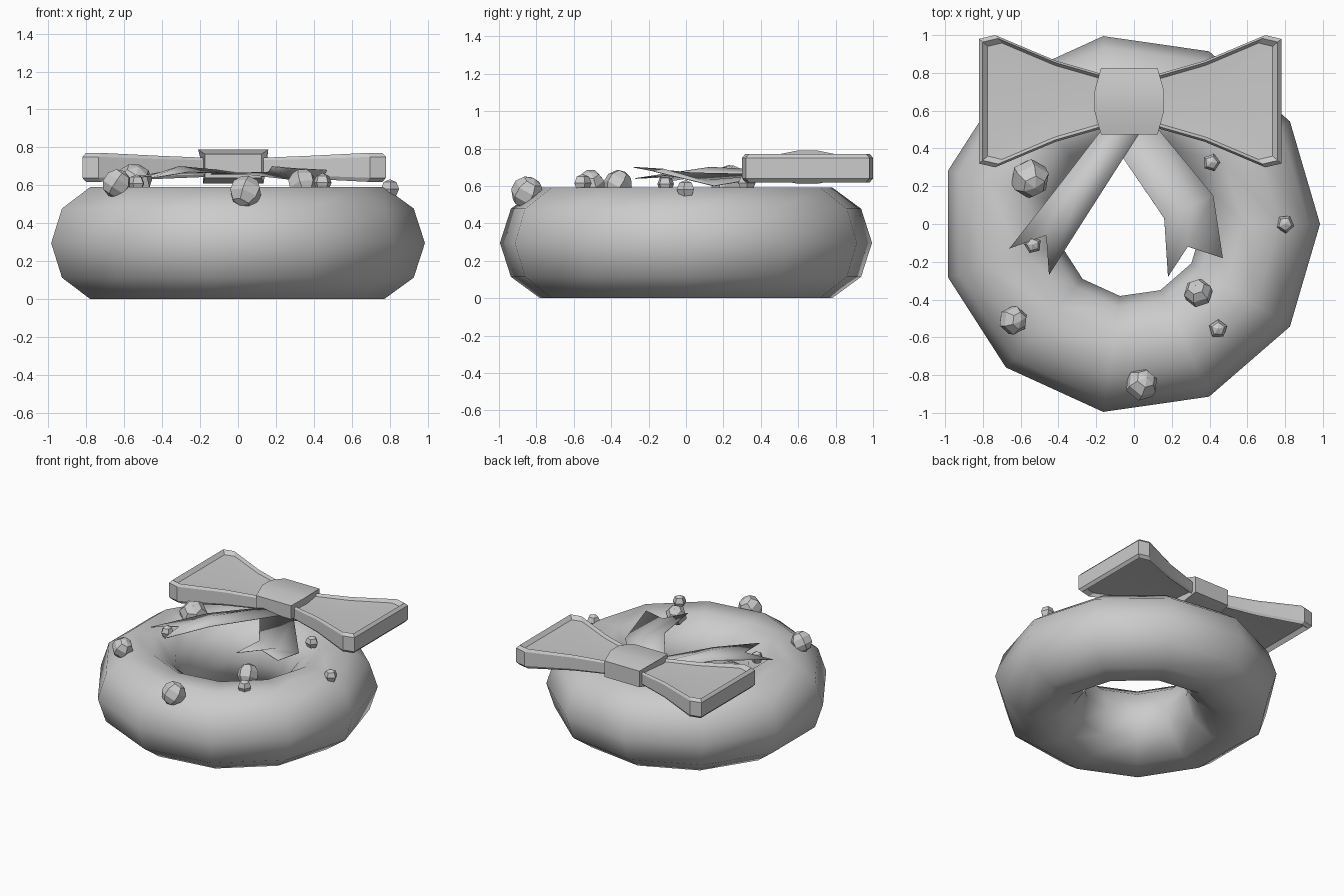
import bpy, math

if "Cube" in bpy.data.objects:
    bpy.data.objects.remove(bpy.data.objects["Cube"])

CX, BOW_Y, BOW_Z = -0.02, 0.65, 0.695


def mesh_object(name, verts, faces, angle=None):
    me = bpy.data.meshes.new(name)
    me.from_pydata(verts, [], faces)
    me.update()
    ob = bpy.data.objects.new(name, me)
    bpy.context.collection.objects.link(ob)
    bpy.ops.object.select_all(action='DESELECT')
    ob.select_set(True)
    bpy.context.view_layer.objects.active = ob
    bpy.ops.object.mode_set(mode='EDIT')
    bpy.ops.mesh.select_all(action='SELECT')
    bpy.ops.mesh.normals_make_consistent(inside=False)
    bpy.ops.object.mode_set(mode='OBJECT')
    if angle:
        bpy.ops.object.shade_smooth_by_angle(angle=math.radians(angle))
    return ob


def bridge(rings, n):
    """Quads between consecutive closed rings of n points."""
    return [(r * n + i, r * n + (i + 1) % n, (r + 1) * n + (i + 1) % n, (r + 1) * n + i)
            for r in range(rings - 1) for i in range(n)]


# Wreath ring: low-poly torus, smooth shaded
bpy.ops.mesh.primitive_torus_add(major_segments=11, minor_segments=10,
                                 major_radius=0.695, minor_radius=0.31,
                                 location=(CX, 0, 0.296))
ring = bpy.context.object
ring.name = "wreath_ring"
bpy.ops.object.shade_smooth()


# Bow loops: flared slabs with a raised rim and a dished face
def bow_loop(name, side):
    half = [(0.10, 0.13), (0.395, 0.215), (0.715, 0.35), (0.80, 0.33)]
    outline = half + [(u, -v) for u, v in reversed(half)]
    n = len(outline)
    cu = 0.42
    levels = [(0.88, -0.05), (0.95, -0.076), (1, -0.055),
              (1, 0.055), (0.95, 0.076), (0.88, 0.05)]
    verts = []
    for s, z in levels:
        for u, v in outline:
            pinch = 0.65 if u < 0.2 else (0.8 if u < 0.5 else 1)
            verts.append((CX + side * (cu + (u - cu) * s), BOW_Y + v * s, BOW_Z + z * pinch))
    faces = bridge(len(levels), n)
    # dished centre, top and bottom
    for start, z in ((0, -0.03), (5 * n, 0.03)):
        c = len(verts)
        verts.append((CX + side * 0.36, BOW_Y, BOW_Z + z))
        faces += [(start + i, start + (i + 1) % n, c) for i in range(n)]
    mesh_object(name, verts, faces, 25)


bow_loop("bow_loop_right", 1)
bow_loop("bow_loop_left", -1)

# Knot: strap wrapped around the bow, widest across its crown
sections = [(-0.175, 0.15, 0.765), (-0.05, 0.185, 0.79), (0.05, 0.185, 0.79),
            (0.175, 0.15, 0.765), (0.175, 0.15, 0.64), (0.05, 0.16, 0.61),
            (-0.05, 0.16, 0.61), (-0.175, 0.15, 0.64)]
kv = [(CX - 0.005 + s * w, BOW_Y + y, z) for s in (-1, 1) for y, w, z in sections]
mesh_object("bow_knot", kv, bridge(2, 8) + [tuple(range(8)), tuple(range(8, 16))], 15)


# Ribbon tails: thin strips with notched ends
def tail(name, outer, mid, inner):
    n = len(outer)
    verts = outer + mid + inner
    faces = [(r * n + i, r * n + i + 1, (r + 1) * n + i + 1, (r + 1) * n + i)
             for r in range(2) for i in range(n - 1)]
    ob = mesh_object(name, verts, faces, 30)
    m = ob.modifiers.new("thickness", 'SOLIDIFY')
    m.thickness = 0.004
    m.offset = 0


tail("ribbon_tail_left",
     [(-0.17, 0.5, 0.66), (-0.40, 0.20, 0.67), (-0.66, -0.13, 0.62)],
     [(-0.10, 0.5, 0.68), (-0.31, 0.13, 0.70), (-0.465, -0.06, 0.65)],
     [(0.04, 0.5, 0.66), (-0.26, 0.03, 0.67), (-0.45, -0.27, 0.64)])
tail("ribbon_tail_right",
     [(0.13, 0.5, 0.66), (0.42, 0.15, 0.60), (0.47, -0.18, 0.68)],
     [(0.03, 0.5, 0.66), (0.29, 0.09, 0.63), (0.285, -0.12, 0.69)],
     [(-0.16, 0.5, 0.66), (0.16, 0.03, 0.67), (0.18, -0.28, 0.70)])

# Berries: coarse faceted balls resting on the ring (x, y, z, radius)
berries = [(-0.55, 0.24, 0.61, 0.105), (-0.64, -0.51, 0.61, 0.078),
           (0.04, -0.85, 0.565, 0.088), (0.34, -0.365, 0.61, 0.078),
           (-0.535, -0.11, 0.61, 0.047), (0.445, -0.555, 0.615, 0.05),
           (0.41, 0.325, 0.615, 0.048), (0.80, 0.0, 0.582, 0.05)]
for i, (x, y, z, r) in enumerate(berries):
    big = r > 0.06
    bpy.ops.mesh.primitive_uv_sphere_add(segments=6 if big else 5, ring_count=5 if big else 4,
                                         radius=r, location=(x, y, z),
                                         rotation=(0.5, 0.3, i) if big else (0, 0, i))
    bpy.context.object.name = "berry_%d" % (i + 1)
